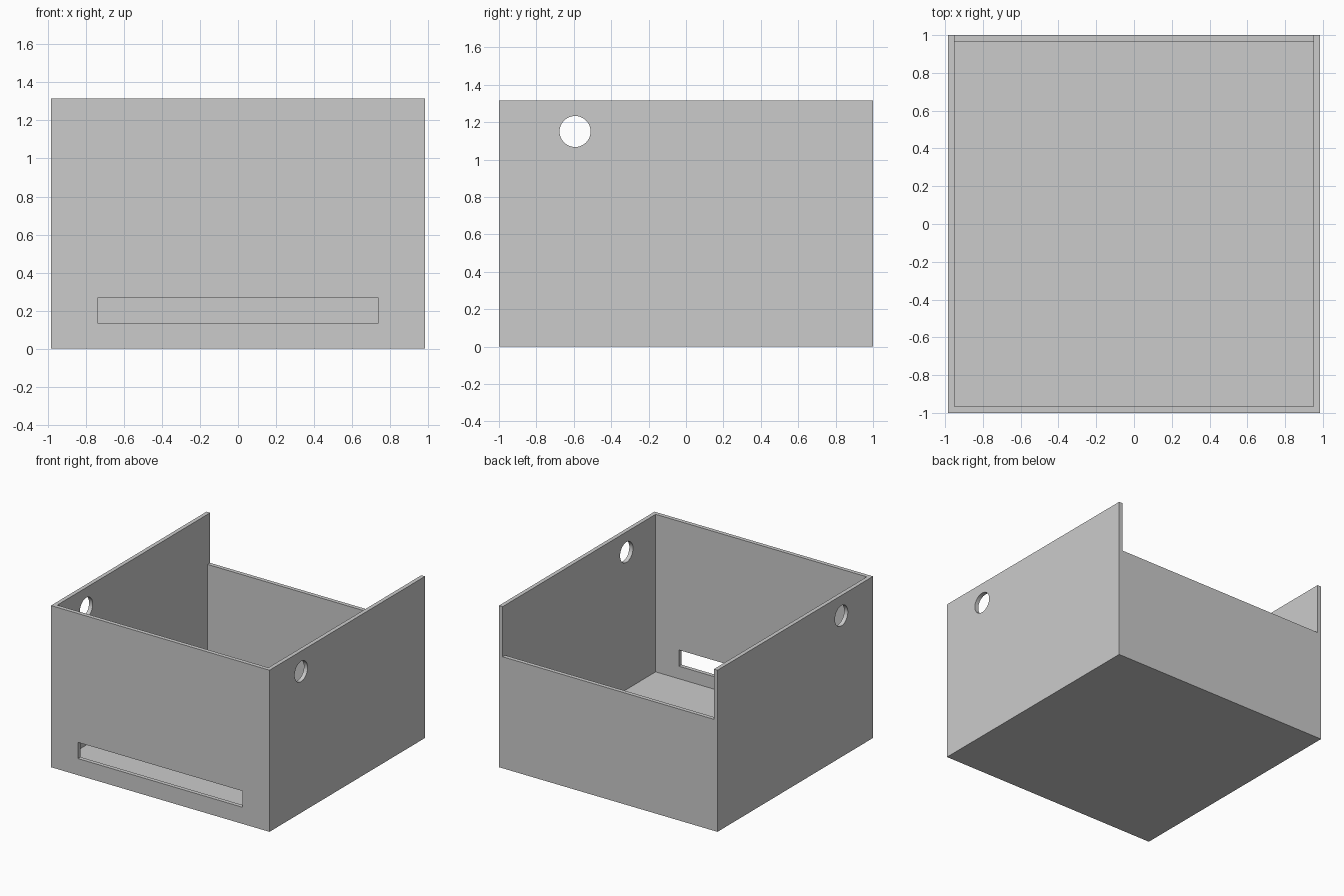
import bpy
import math

cube = bpy.data.objects.get("Cube")
if cube:
    bpy.data.objects.remove(cube, do_unlink=True)

W, D, H = 1.967, 2.0, 1.315   # outer size
T = 0.033                     # wall thickness
BACK_H = 0.907                # height of the low back wall

grey = bpy.data.materials.new("plain grey")
grey.use_nodes = True
colour = (0.6, 0.6, 0.6, 1)
grey.diffuse_color = colour
grey.node_tree.nodes["Principled BSDF"].inputs["Base Color"].default_value = colour


def block(name, x, y, z):
    """Box spanning the given (low, high) ranges."""
    bpy.ops.mesh.primitive_cube_add(size=1, location=[sum(r) / 2 for r in (x, y, z)])
    ob = bpy.context.object
    ob.name = name
    ob.scale = [r[1] - r[0] for r in (x, y, z)]
    bpy.ops.object.transform_apply(location=True, rotation=True, scale=True)
    return ob


def cut(target, cutter):
    """Subtract a cutter and remove it."""
    cutter.hide_render = True
    mod = target.modifiers.new("cut", "BOOLEAN")
    mod.operation = "DIFFERENCE"
    mod.solver = "EXACT"
    mod.object = cutter
    bpy.context.view_layer.objects.active = target
    bpy.ops.object.modifier_apply(modifier=mod.name)
    bpy.data.objects.remove(cutter, do_unlink=True)


# Open box
box = block("open_box", (-W / 2, W / 2), (-D / 2, D / 2), (0, H))
box.data.materials.append(grey)
inner_x = (-W / 2 + T, W / 2 - T)
cut(box, block("cavity_cutter", inner_x, (-D / 2 + T, D / 2 - T), (T, H + 1)))

# Lowered back wall between the side walls
cut(box, block("back_cutter", inner_x, (D / 2 - 0.2, D / 2 + 0.2), (BACK_H, H + 1)))

# Wide slot low in the front wall
cut(box, block("slot_cutter", (-0.74, 0.74), (-D / 2 - 0.2, -D / 2 + 0.2), (0.135, 0.267)))

# Round hole through both side walls
bpy.ops.mesh.primitive_cylinder_add(vertices=48, radius=0.083, depth=3,
                                    location=(0, -0.593, 1.15),
                                    rotation=(0, math.pi / 2, 0))
cut(box, bpy.context.object)

# Smooth hole rims, crisp box edges
bpy.ops.object.select_all(action="DESELECT")
box.select_set(True)
bpy.context.view_layer.objects.active = box
bpy.ops.object.shade_smooth_by_angle(angle=math.radians(30))
